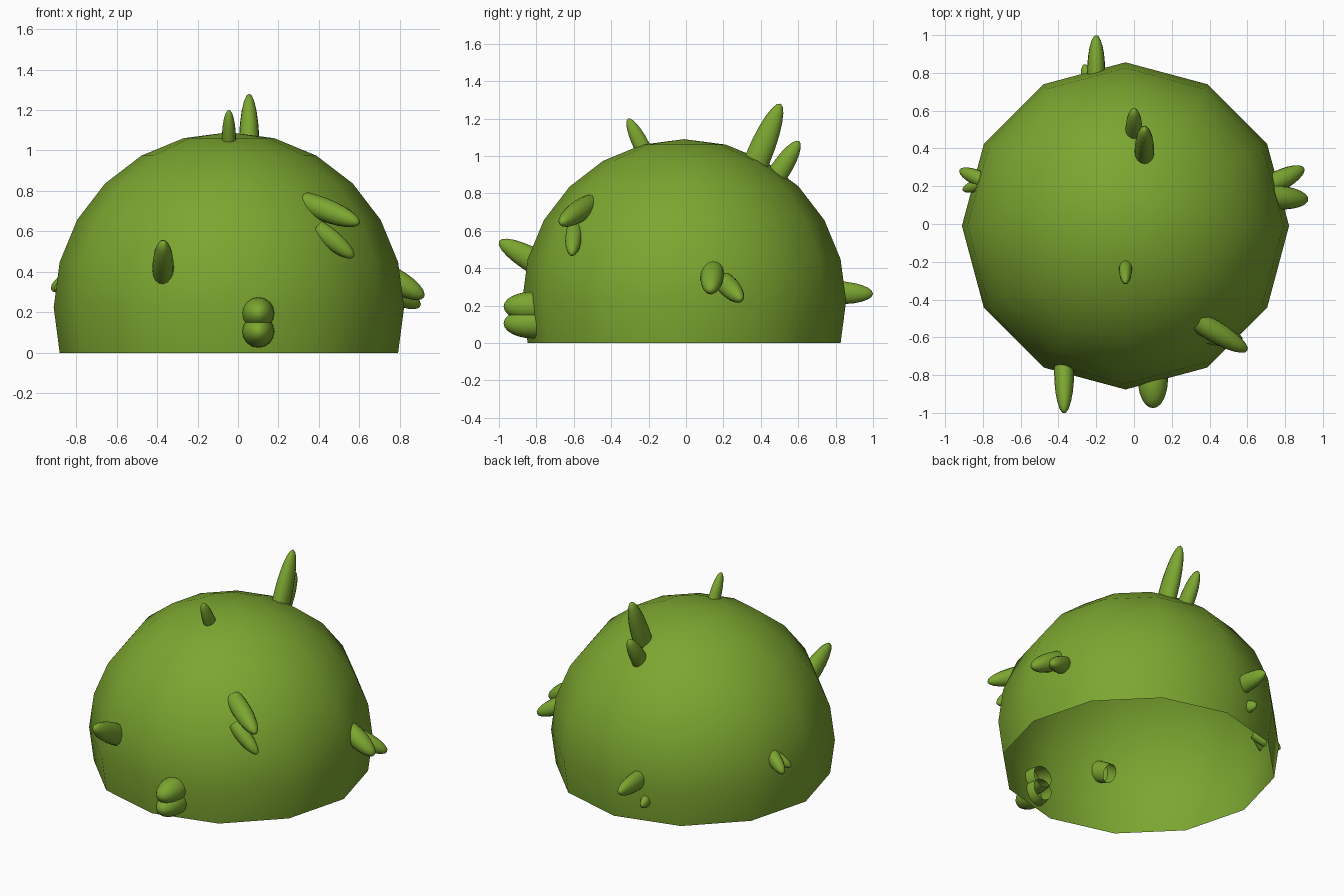
import bpy, bmesh
from math import sin, cos, radians, pi
from mathutils import Vector, Matrix

if "Cube" in bpy.data.objects:
    bpy.data.objects.remove(bpy.data.objects["Cube"])

green = bpy.data.materials.new("cactus_green")
green.diffuse_color = (0.2, 0.38, 0.03, 1)
green.use_nodes = True
green.node_tree.nodes["Principled BSDF"].inputs["Base Color"].default_value = green.diffuse_color


def open_dome(name, segments, step, low, matrix):
    """Unit sphere from latitude `low` up to the pole, open below, placed by matrix."""
    bm = bmesh.new()
    rings = []
    for lat in range(low, 90, step):
        r, z = cos(radians(lat)), sin(radians(lat))
        rings.append([bm.verts.new((r * cos(2 * pi * i / segments), r * sin(2 * pi * i / segments), z))
                      for i in range(segments)])
    pole = bm.verts.new((0, 0, 1))
    for i in range(segments):
        j = (i + 1) % segments
        for a, b in zip(rings, rings[1:]):
            bm.faces.new((a[i], a[j], b[j], b[i]))
        bm.faces.new((rings[-1][i], rings[-1][j], pole))
    bm.transform(matrix)
    for f in bm.faces:
        f.smooth = True
    mesh = bpy.data.meshes.new(name)
    bm.to_mesh(mesh)
    bm.free()
    mesh.materials.append(green)
    obj = bpy.data.objects.new(name, mesh)
    bpy.context.collection.objects.link(obj)
    return obj


def spike(name, base, tip, side_r, up_r):
    """Half-ellipsoid thorn from its widest point (base) to its tip."""
    base, tip = Vector(base), Vector(tip)
    axis = tip - base
    side = Vector((0, 0, 1)).cross(axis).normalized()
    up = axis.normalized().cross(side)
    m = Matrix((side * side_r, up * up_r, axis)).transposed().to_4x4()
    m.translation = base
    open_dome(name, 16, 15, -30, m)


# Body: 12-sided dome, open underneath
R = 0.866
open_dome("body", 12, 15, -15,
          Matrix.Translation((-0.045, -0.01, R * sin(radians(15)))) @ Matrix.Scale(R, 4))

# Thorns: base, tip, sideways radius, upward radius
thorns = {
    "top_thorn_large": ((0.055, 0.385, 0.99), (0.055, 0.505, 1.28), 0.052, 0.068),
    "top_thorn_medium": ((0.0, 0.495, 0.91), (0.0, 0.605, 1.08), 0.045, 0.055),
    "top_thorn_small": ((-0.045, -0.235, 1.05), (-0.045, -0.31, 1.2), 0.035, 0.043),
    "front_left_thorn": ((-0.37, -0.78, 0.42), (-0.37, -1.0, 0.545), 0.053, 0.068),
    "front_low_thorn_upper": ((0.1, -0.82, 0.195), (0.1, -0.975, 0.195), 0.08, 0.08),
    "front_low_thorn_lower": ((0.1, -0.82, 0.105), (0.1, -0.975, 0.105), 0.08, 0.08),
    "front_right_thorn_upper": ((0.42, -0.565, 0.71), (0.6, -0.67, 0.64), 0.058, 0.058),
    "front_right_thorn_lower": ((0.45, -0.6, 0.57), (0.572, -0.61, 0.472), 0.045, 0.048),
    "right_thorn_front": ((0.77, 0.14, 0.36), (0.92, 0.13, 0.275), 0.062, 0.06),
    "right_thorn_back": ((0.76, 0.225, 0.305), (0.9, 0.295, 0.23), 0.055, 0.055),
    "back_thorn_large": ((-0.2, 0.8, 0.27), (-0.2, 1.0, 0.263), 0.048, 0.062),
    "back_thorn_small": ((-0.25, 0.775, 0.14), (-0.262, 0.845, 0.13), 0.03, 0.04),
    "left_thorn_back": ((-0.82, 0.24, 0.37), (-0.922, 0.285, 0.31), 0.042, 0.045),
    "left_thorn_front": ((-0.83, 0.205, 0.36), (-0.905, 0.18, 0.31), 0.032, 0.035),
}
for name, args in thorns.items():
    spike(name, *args)
